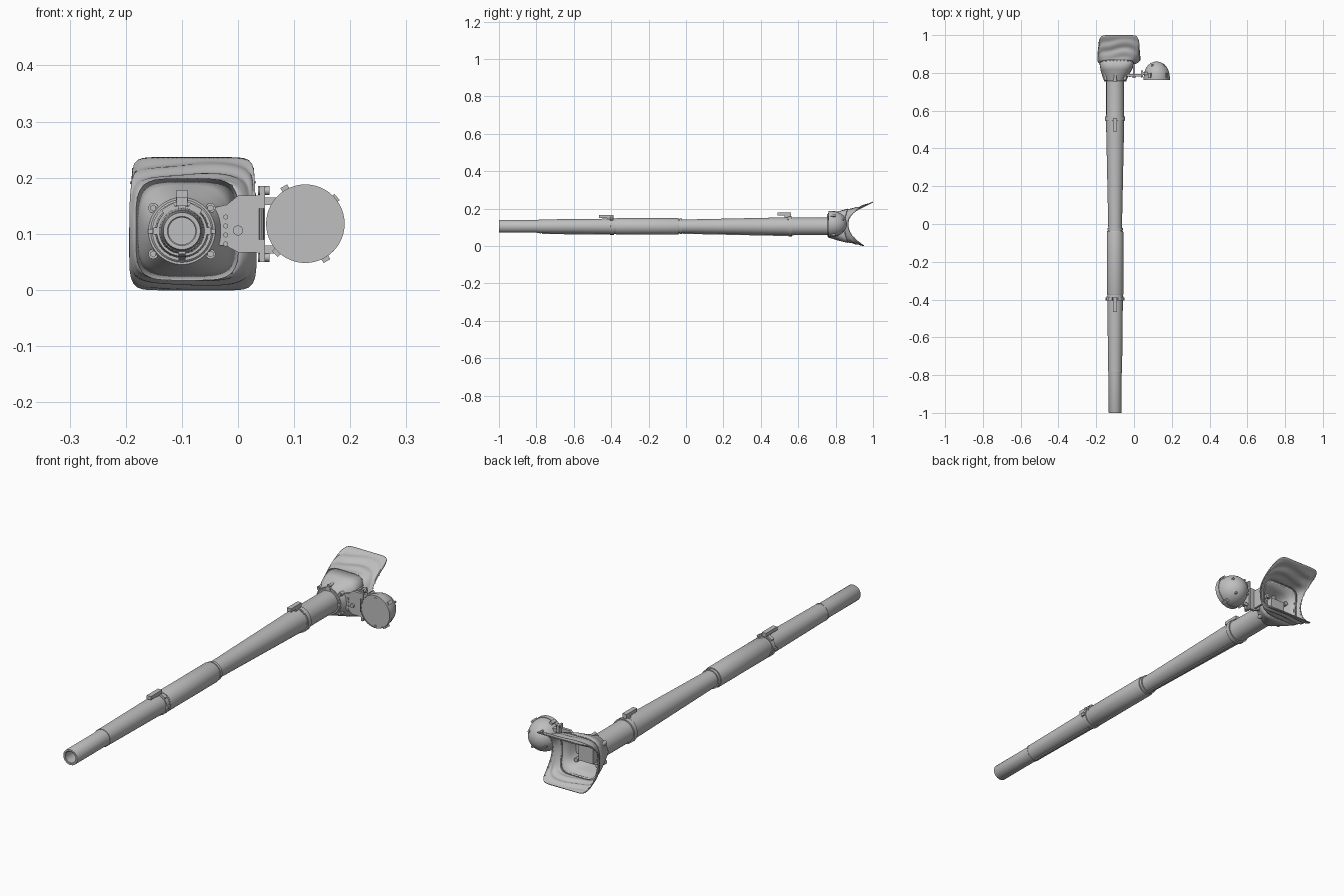
import bpy, bmesh, math
from mathutils import Vector, Matrix

if "Cube" in bpy.data.objects:
    bpy.data.objects.remove(bpy.data.objects["Cube"])

CX, CZ = -0.10, 0.105          # barrel axis
grey = bpy.data.materials.new("grey_paint")
grey.diffuse_color = (0.52, 0.52, 0.52, 1)
grey.use_nodes = True
grey.node_tree.nodes["Principled BSDF"].inputs["Base Color"].default_value = grey.diffuse_color


def finish(bm, name, angle=35, solid=0):
    bmesh.ops.remove_doubles(bm, verts=bm.verts, dist=1e-6)
    bmesh.ops.recalc_face_normals(bm, faces=bm.faces)
    me = bpy.data.meshes.new(name)
    bm.to_mesh(me)
    bm.free()
    me.materials.append(grey)
    ob = bpy.data.objects.new(name, me)
    bpy.context.collection.objects.link(ob)
    bpy.ops.object.select_all(action='DESELECT')
    bpy.context.view_layer.objects.active = ob
    ob.select_set(True)
    bpy.ops.object.shade_smooth_by_angle(angle=math.radians(angle))
    if solid:
        m = ob.modifiers.new("thickness", 'SOLIDIFY')
        m.thickness = solid
        m.offset = -1
    return ob


def skin(bm, rings):
    rows = [[bm.verts.new(p) for p in r] for r in rings]
    n = len(rows[0])
    for a, b in zip(rows, rows[1:]):
        for i in range(n):
            bm.faces.new((a[i], a[(i + 1) % n], b[(i + 1) % n], b[i]))


def lathe(name, prof, cx=CX, cz=CZ, n=40):
    """Turn (radius, y) pairs around an axis parallel to y."""
    bm = bmesh.new()
    skin(bm, [[(cx + r * math.cos(2 * math.pi * i / n), y,
                cz + r * math.sin(2 * math.pi * i / n)) for i in range(n)]
              for r, y in prof])
    bmesh.ops.dissolve_degenerate(bm, dist=1e-6, edges=bm.edges)
    return finish(bm, name)


def add_box(bm, x, y, z, spin=0):
    c = [(a + b) / 2 for a, b in (x, y, z)]
    s = [b - a for a, b in (x, y, z)]
    bmesh.ops.create_cube(bm, size=1, matrix=Matrix.Translation(c) @
                          Matrix.Rotation(spin, 4, 'Y') @ Matrix.Diagonal((*s, 1)))


def add_cyl(bm, p, q, r, n=16, r2=None):
    p, q = Vector(p), Vector(q)
    rot = (q - p).to_track_quat('Z', 'Y').to_matrix().to_4x4()
    bmesh.ops.create_cone(bm, cap_ends=True, segments=n, radius1=r,
                          radius2=r if r2 is None else r2, depth=(q - p).length,
                          matrix=Matrix.Translation((p + q) / 2) @ rot)


# Barrel: bored muzzle, front sleeve, bore evacuator, rear sleeve, root
lathe("barrel", [(0, -0.80), (0.024, -0.80), (0.024, -0.998), (0.026, -1), (0.033, -1),
                 (0.034, -0.998), (0.034, -0.80), (0.036, -0.78), (0.037, -0.77),
                 (0.041, -0.41), (0.041, -0.37), (0.036, -0.365), (0.036, -0.03),
                 (0.048, 0.54), (0.048, 0.57), (0.047, 0.58), (0.047, 0.80), (0, 0.80)])
lathe("bore_evacuator", [(0.036, -0.375), (0.042, -0.375), (0.044, -0.37), (0.044, -0.045),
                         (0.042, -0.038), (0.036, -0.038)])
# Sleeve clamps
for nm, y0, y1, r in (("front_clamp", -0.405, -0.385, 0.045), ("middle_clamp", -0.034, -0.022, 0.041),
                      ("rear_clamp", 0.548, 0.568, 0.053), ("muzzle_clamp", -0.782, -0.774, 0.0375)):
    lathe(nm, [(0.034, y0), (r, y0), (r, y1), (0.034, y1)])

# Sleeve lugs on top, with a foot and a bar
for nm, y0, y1, top in (("front_lug", -0.465, -0.388, 0.165), ("rear_lug", 0.49, 0.562, 0.178)):
    bm = bmesh.new()
    add_box(bm, (CX - 0.010, CX + 0.010), (y0, y1), (top - 0.015, top))
    add_box(bm, (CX - 0.007, CX + 0.007), (y1 - 0.035, y1), (CZ + 0.03, top - 0.01))
    for s in (-1, 1):
        add_box(bm, (CX + s * 0.023 - 0.012, CX + s * 0.023 + 0.012), (y1 - 0.018, y1 - 0.002),
                (CZ + 0.033, CZ + 0.045), s * 0.5)
        add_box(bm, (CX + s * 0.046 - 0.005, CX + s * 0.046 + 0.005), (y1 - 0.018, y1),
                (CZ - 0.006, CZ + 0.006))
    finish(bm, nm)

# Seam strips under the sleeves
for nm, (ya, ra), (yb, rb) in (("front_seam", (-0.77, 0.037), (-0.41, 0.041)),
                               ("rear_seam", (-0.02, 0.036), (0.545, 0.048))):
    bm = bmesh.new()
    skin(bm, [[(CX + sx * 0.006, y, CZ - r + dz) for sx, dz in
               ((-1, 0.006), (1, 0.006), (1, -0.004), (-1, -0.004))]
              for y, r in ((ya, ra), (yb, rb))])
    bmesh.ops.holes_fill(bm, edges=bm.edges)
    finish(bm, nm)


# Mantlet body and cover are lofted through superellipse sections
def section(a, cx, cz, rx, rz, e):
    c, s = math.cos(a), math.sin(a)
    k = (abs(c) ** e + abs(s) ** e) ** (-1 / e)
    return cx + rx * c * k, cz + rz * s * k, s * k


N = 96
ANG = [2 * math.pi * (i + 0.5) / N for i in range(N)]


def body_pt(a, y, bulge, *sec):
    x, z, v = section(a, *sec)
    return Vector((x, y + bulge * v * v, z))


def cover_pt(a, t):
    """Cover surface: t=0 at the frame, t=1 at the free edge."""
    x0, z0, v0 = section(a, -0.090, 0.108, 0.087, 0.086, 5)
    x1, z1, v1 = section(a, -0.080, 0.118, 0.110, 0.115, 10)
    y0 = 0.85 + 0.018 * v0 * v0
    y1 = 0.868 + (0.132 if v1 > 0 else 0.085) * abs(v1) ** 2.2
    fold = 0.0035 * math.sin(math.pi * t) * math.sin(15 * t + 16 * x0 + 2 * math.sin(30 * x0)) * abs(v0) ** 3
    return Vector((x0 + (x1 - x0) * t ** 0.45, y0 + (y1 - y0) * t,
                   z0 + (z1 - z0) * t ** 1.5 + fold))


bm = bmesh.new()
skin(bm, [[body_pt(a, *s) for a in ANG] for s in (
    (0.765, 0, CX, CZ, 0.045, 0.045, 2),
    (0.765, 0, CX, CZ, 0.056, 0.056, 2),
    (0.785, 0, -0.099, CZ, 0.063, 0.061, 2.3),
    (0.815, 0.006, -0.095, 0.107, 0.076, 0.074, 3.2),
    (0.846, 0.018, -0.090, 0.108, 0.086, 0.085, 5))])
finish(bm, "mantlet", 40, 0.006)

bm = bmesh.new()
skin(bm, [[cover_pt(a, t / 20) for a in ANG] for t in range(21)])
finish(bm, "canvas_cover", 50, 0.004)

# Clamping frame between mantlet and cover
bm = bmesh.new()
skin(bm, [[body_pt(a, y, 0.018, -0.090, 0.108, 0.087 + d, 0.086 + d, 5) for a in ANG]
          for y, d in ((0.842, -0.003), (0.842, 0.002), (0.853, 0.002), (0.853, -0.003))])
finish(bm, "cover_frame")

# Rivets round the frame and along the side edges of the cover
bm = bmesh.new()
spots = [body_pt(2 * math.pi * i / 32, 0.847, 0.018, -0.09, 0.108, 0.089, 0.088, 5) for i in range(32)]
for i in range(-5, 6):
    a = math.radians(i * 8.4)
    spots += [cover_pt(a, 0.94), cover_pt(math.pi - a, 0.94)]
for p in spots:
    bmesh.ops.create_icosphere(bm, subdivisions=1, radius=0.0035, matrix=Matrix.Translation(p))
finish(bm, "cover_rivets", 60)

# Mantlet collar with four bolts and a top lug
lathe("mantlet_collar", [(0.045, 0.757), (0.053, 0.757), (0.058, 0.762), (0.058, 0.785), (0.045, 0.785)])
bm = bmesh.new()
for sx in (-1, 1):
    for sz in (-1, 1):
        x, z = CX + sx * 0.051, CZ + sz * 0.041
        add_cyl(bm, (x, 0.765, z), (x, 0.82, z), 0.009, 12)
        add_cyl(bm, (x, 0.760, z), (x, 0.766, z), 0.006, 6)
    add_box(bm, (CX + sx * 0.052 - 0.008, CX + sx * 0.052 + 0.008), (0.755, 0.772), (CZ - 0.004, CZ + 0.004))
add_cyl(bm, (CX, 0.755, 0.160), (CX, 0.80, 0.160), 0.011)
add_cyl(bm, (CX, 0.76, 0.170), (CX, 0.80, 0.170), 0.007)
finish(bm, "mantlet_bolts")

# Inner block at the root of the gun
bm = bmesh.new()
add_box(bm, (-0.135, -0.065), (0.79, 0.825), (0.07, 0.14))
finish(bm, "breech_block")

# Searchlight bracket: tapered plate, side plate, hinge post and pins
bm = bmesh.new()
outline = ((-0.05, 0.082), (-0.02, 0.078), (0.0, 0.067), (0.038, 0.067),
           (0.038, 0.168), (0.0, 0.168), (-0.02, 0.152), (-0.05, 0.145))
skin(bm, [[(x, y, z) for x, z in outline] for y in (0.782, 0.794)])
bmesh.ops.holes_fill(bm, edges=bm.edges)
add_box(bm, (-0.004, 0.004), (0.79, 0.85), (0.075, 0.16))
add_cyl(bm, (0.0, 0.774, 0.106), (0.0, 0.784, 0.106), 0.009)
for z in (0.082, 0.098, 0.114, 0.130):
    add_cyl(bm, (-0.022, 0.778, z), (-0.022, 0.784, z), 0.0045, 10)
finish(bm, "bracket_plate")

bm = bmesh.new()
add_box(bm, (0.038, 0.048), (0.782, 0.812), (0.05, 0.185))
for z in (0.058, 0.177):
    add_cyl(bm, (0.036, 0.797, z), (0.056, 0.797, z), 0.008, 12)
add_cyl(bm, (0.042, 0.78, 0.09), (0.042, 0.78, 0.145), 0.005, 10)
for z in (0.072, 0.158):
    add_box(bm, (0.046, 0.072), (0.788, 0.806), (z - 0.007, z + 0.007))
finish(bm, "bracket_hinge")

# Searchlight housing: flat front, short rim, domed back
LX, LZ, LR = 0.12, 0.118, 0.070
dome = [(LR * 0.97 * math.cos(a), 0.782 + 0.078 * math.sin(a))
        for a in (math.pi / 2 * i / 12 for i in range(13))]
lathe("searchlight", [(0, 0.764), (0.066, 0.764), (0.066, 0.762), (LR, 0.762), (LR, 0.782)] + dome,
      LX, LZ, 48)
bm = bmesh.new()
for deg in (40, 120, 225, 300):
    a = math.radians(deg)
    r = 0.068 if deg == 40 else 0.071
    x, z = LX + r * math.cos(a), LZ + r * math.sin(a)
    add_box(bm, (x - 0.006, x + 0.006), (0.772, 0.80), (z - 0.007, z + 0.007), -a)
for deg in range(30, 390, 90):
    a = math.radians(deg)
    x, z = LX + 0.045 * math.cos(a), LZ + 0.045 * math.sin(a)
    add_cyl(bm, (x, 0.83, z), (x, 0.845, z), 0.005, 10)
for z in (LZ - 0.059, LZ + 0.059):
    add_box(bm, (LX - 0.006, LX + 0.006), (0.7615, 0.766), (z - 0.001, z + 0.001))
finish(bm, "searchlight_clips")
